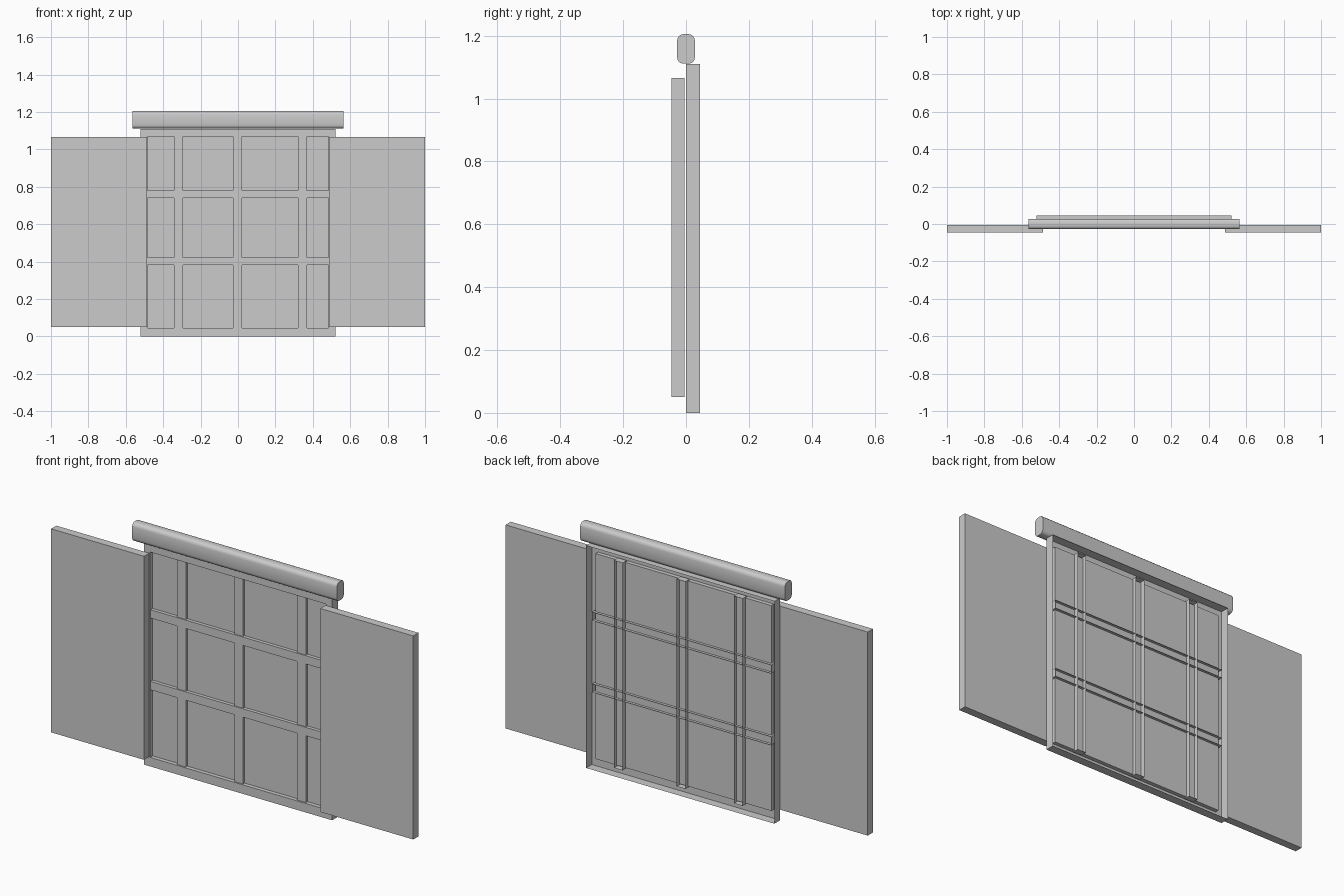
import bpy, bmesh
from mathutils import Vector

cube = bpy.data.objects.get("Cube")
if cube:
    bpy.data.objects.remove(cube, do_unlink=True)

grey = bpy.data.materials.new("plain_grey")
grey.use_nodes = True
colour = (0.6, 0.6, 0.6, 1)
grey.diffuse_color = colour
grey.node_tree.nodes["Principled BSDF"].inputs["Base Color"].default_value = colour


def add_object(name, bm):
    mesh = bpy.data.meshes.new(name)
    bm.to_mesh(mesh)
    bm.free()
    mesh.materials.append(grey)
    obj = bpy.data.objects.new(name, mesh)
    bpy.context.collection.objects.link(obj)
    return obj


def box(name, x, y, z, open_back=False):
    """Box from (min, max) ranges, optionally without its rear face."""
    bm = bmesh.new()
    bmesh.ops.create_cube(bm, size=1)
    for v in bm.verts:
        v.co = Vector([(r[0] + r[1]) / 2 + c * (r[1] - r[0])
                       for c, r in zip(v.co, (x, y, z))])
    if open_back:
        bm.normal_update()
        rear = [f for f in bm.faces if f.normal.y > 0.9]
        bmesh.ops.delete(bm, geom=rear, context='FACES')
    return add_object(name, bm)


def loop(bm, half_x, y, z0, z1):
    return [bm.verts.new(p) for p in ((-half_x, y, z0), (half_x, y, z0),
                                      (half_x, y, z1), (-half_x, y, z1))]


# Hollow frame: outer wall, front ring, inner reveal and recessed pane
PANE_Y = 0.02
bm = bmesh.new()
loops = [loop(bm, 0.52, 0.045, 0, 1.11), loop(bm, 0.52, 0, 0, 1.11),
         loop(bm, 0.485, 0, 0.045, 1.07), loop(bm, 0.485, PANE_Y, 0.045, 1.07)]
for a, b in zip(loops, loops[1:]):
    for i in range(4):
        j = (i + 1) % 4
        bm.faces.new((a[i], a[j], b[j], b[i]))
bm.faces.new(loops[-1])
add_object("window_frame", bm)

# Glazing bars, open at the rear and passing through the pane
for i, x in enumerate((-0.318, -0.002, 0.345)):
    box(f"vertical_bar_{i + 1}", (x - 0.024, x + 0.024), (0.008, 0.042),
        (0.04, 1.075), open_back=True)
for i, z in enumerate((0.402, 0.76)):
    box(f"horizontal_bar_{i + 1}", (-0.495, 0.495), (0.003, 0.034),
        (z - 0.021, z + 0.021), open_back=True)

# Open shutters on both sides
for name, side in (("left_shutter", 1), ("right_shutter", -1)):
    box(name, sorted((side * 0.487, side)), (-0.046, -0.005), (0.05, 1.066))

# Rounded lintel: only the long edges are bevelled
lintel = box("lintel", (-0.565, 0.565), (-0.028, 0.028), (1.111, 1.205))
bm = bmesh.new()
bm.from_mesh(lintel.data)
long_edges = [e for e in bm.edges
              if abs(e.verts[0].co.x - e.verts[1].co.x) > 0.5]
bmesh.ops.bevel(bm, geom=long_edges, offset=0.019, segments=3, profile=0.5,
                affect='EDGES')
bm.to_mesh(lintel.data)
bm.free()
bpy.ops.object.select_all(action='DESELECT')
lintel.select_set(True)
bpy.context.view_layer.objects.active = lintel
bpy.ops.object.shade_smooth_by_angle(angle=0.8)
